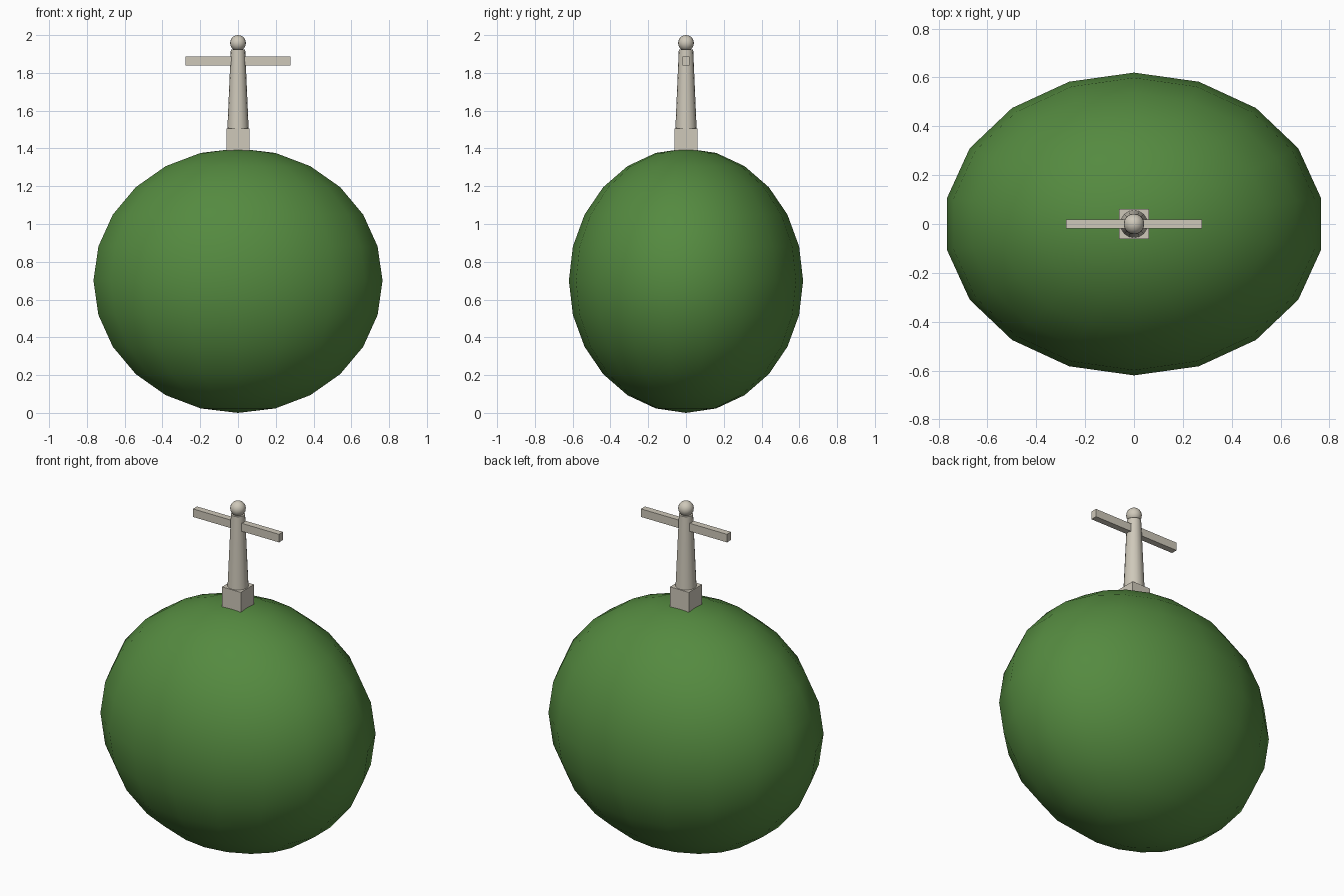
import bpy, bmesh
from math import sin, cos, pi

cube = bpy.data.objects.get("Cube")
if cube:
    bpy.data.objects.remove(cube, do_unlink=True)


def material(name, rgb):
    m = bpy.data.materials.new(name)
    m.use_nodes = True
    m.diffuse_color = (*rgb, 1)
    m.node_tree.nodes["Principled BSDF"].inputs["Base Color"].default_value = (*rgb, 1)
    return m


green = material("leaf green", (0.09, 0.255, 0.051))
stone = material("pale stone", (0.62, 0.58, 0.49))


def finish(name, bm, mat, angle=None):
    bmesh.ops.remove_doubles(bm, verts=bm.verts, dist=1e-5)
    bmesh.ops.recalc_face_normals(bm, faces=bm.faces)
    mesh = bpy.data.meshes.new(name)
    bm.to_mesh(mesh)
    bm.free()
    mesh.materials.append(mat)
    ob = bpy.data.objects.new(name, mesh)
    bpy.context.collection.objects.link(ob)
    if angle:
        bpy.ops.object.select_all(action='DESELECT')
        ob.select_set(True)
        bpy.context.view_layer.objects.active = ob
        bpy.ops.object.shade_smooth_by_angle(angle=angle)
    return ob


def lathe(name, profile, sides, mat, stretch=(1, 1), angle=pi / 4):
    """Turn (radius, z) points around z, with one column of vertices on -y."""
    bm = bmesh.new()
    rings = []
    for r, z in profile:
        turn = [2 * pi * i / sides - pi / 2 for i in range(sides)]
        if r < 1e-4:
            rings.append([bm.verts.new((0, 0, z))] * sides)
        else:
            rings.append([bm.verts.new((r * cos(a) * stretch[0],
                                        r * sin(a) * stretch[1], z)) for a in turn])
    for low, high in zip(rings, rings[1:]):
        for i in range(sides):
            j = (i + 1) % sides
            corners = list(dict.fromkeys((low[i], low[j], high[j], high[i])))
            bm.faces.new(corners)
    return finish(name, bm, mat, angle)


def ball_profile(radius, height, centre, rings):
    return [(radius * sin(pi * i / rings), centre - height * cos(pi * i / rings))
            for i in range(rings + 1)]


def box(name, size, centre, mat):
    bm = bmesh.new()
    bmesh.ops.create_cube(bm, size=1)
    for v in bm.verts:
        v.co = [c * s + o for c, s, o in zip(v.co, size, centre)]
    return finish(name, bm, mat)


# Large oval body
lathe("body", ball_profile(1, 0.7, 0.7, 12), 18, green, stretch=(0.777, 0.62))

# Square foot, tapered post, crossbar and round finial
box("post_foot", (0.122, 0.122, 0.13), (0, 0, 1.44), stone)
lathe("post", [(0, 1.42), (0.06, 1.42), (0.038, 1.925), (0, 1.925)], 16, stone)
box("crossbar", (0.557, 0.037, 0.047), (0, 0, 1.863), stone)
lathe("finial", ball_profile(0.042, 0.042, 1.958, 10), 16, stone)
